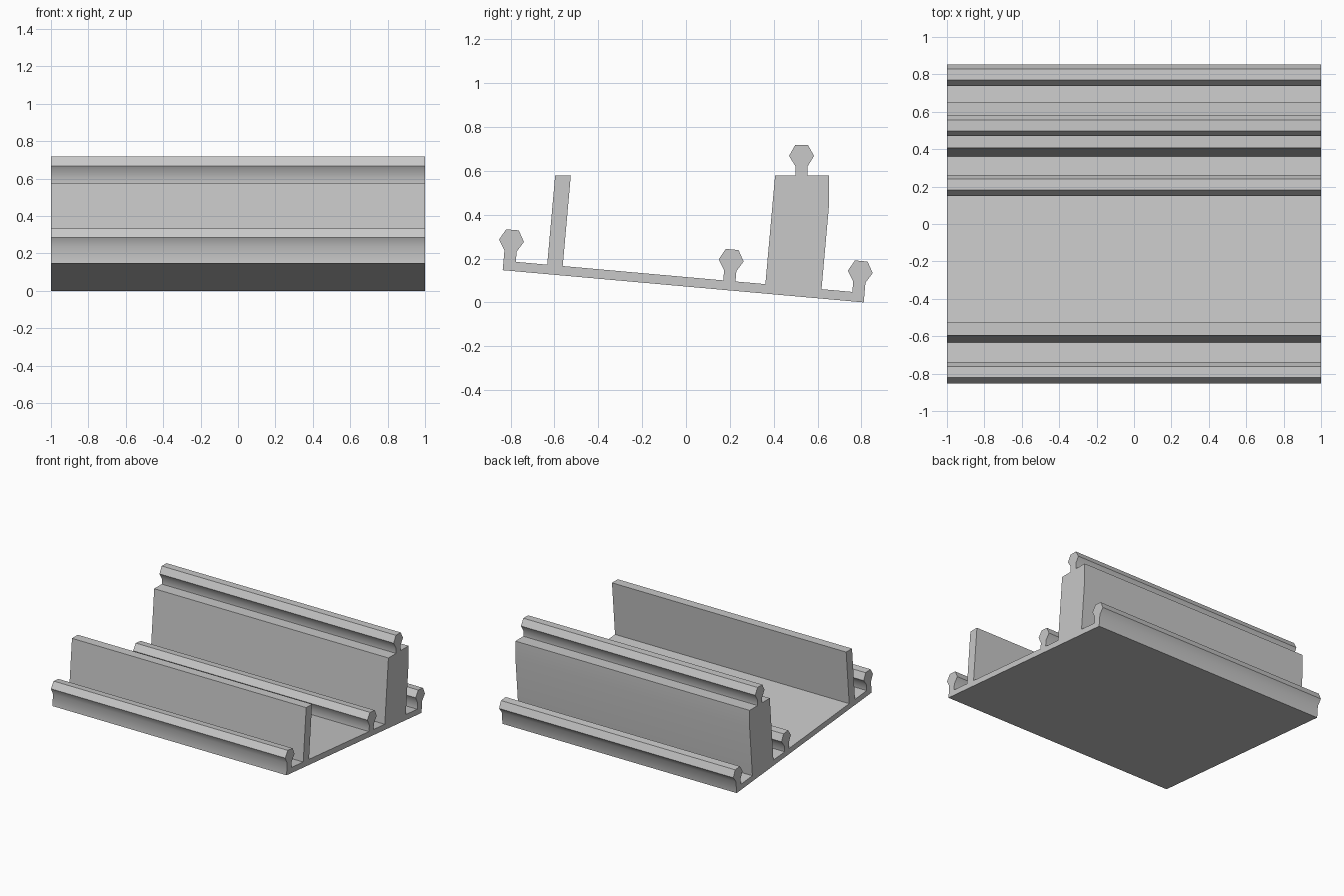
import bpy
import bmesh
from math import asin, cos, sin, radians

cube = bpy.data.objects.get("Cube")
if cube:
    bpy.data.objects.remove(cube, do_unlink=True)

# Main sizes
LENGTH = 2.0
BASE_WIDTH = 1.653
BASE_THICK = 0.043
FRONT_Y, FRONT_Z = -0.836, 0.147
TILT = asin(FRONT_Z / BASE_WIDTH)
TOP_Z = 0.578
STEM = 0.028

# Half of a bead rail: side offset and height above its foot
BEAD = [(STEM, 0.09), (0.057, 0.137), (0.029, 0.187)]


def tilted(s, t):
    """Point s along the sloping base and t above its underside."""
    return (FRONT_Y + s * cos(TILT) + t * sin(TILT),
            FRONT_Z - s * sin(TILT) + t * cos(TILT))


def at_height(s, z):
    """Point at height z on the tilted line that rises from s."""
    return tilted(s, (z - FRONT_Z + s * sin(TILT)) / cos(TILT))


def bead_rail(s, foot_front=BASE_THICK, foot_back=BASE_THICK):
    """Stem and six-sided bead, listed from front foot to back foot."""
    front = [(s - a, t) for a, t in BEAD]
    back = [(s + a, t) for a, t in reversed(BEAD)]
    return [(s - STEM, foot_front)] + front + back + [(s + STEM, foot_back)]


def base_rail(s, **feet):
    return [tilted(a, t) for a, t in bead_rail(s, **feet)]


outline = []

# Front edge rail
outline += base_rail(STEM, foot_front=0)

# Upright fence with a level top
outline += [tilted(0.2, BASE_THICK), at_height(0.2, TOP_Z),
            at_height(0.271, TOP_Z), tilted(0.271, BASE_THICK)]

# Middle rail
outline += base_rail(1.034)

# Tall block carrying an upright rail
outline += [tilted(1.199, BASE_THICK), at_height(1.199, TOP_Z)]
rail_y, rail_z = 0.527, 0.531
foot = TOP_Z - rail_z
outline += [(y, rail_z + t) for y, t in bead_rail(rail_y, foot, foot)]
shoulder = at_height(1.456, 0.447)
outline += [(shoulder[0], TOP_Z), shoulder, tilted(1.456, BASE_THICK)]

# Back edge rail
outline += base_rail(BASE_WIDTH - STEM, foot_back=0)

# Extrude the outline along x
bm = bmesh.new()
cap = bm.faces.new([bm.verts.new((-LENGTH / 2, y, z)) for y, z in outline])
result = bmesh.ops.extrude_face_region(bm, geom=[cap], use_keep_orig=True)
moved = [v for v in result["geom"] if isinstance(v, bmesh.types.BMVert)]
bmesh.ops.translate(bm, verts=moved, vec=(LENGTH, 0, 0))
bmesh.ops.recalc_face_normals(bm, faces=bm.faces)
mesh = bpy.data.meshes.new("railed_base")
bm.to_mesh(mesh)
bm.free()
body = bpy.data.objects.new("railed_base", mesh)
bpy.context.collection.objects.link(body)

# Plain grey
grey = bpy.data.materials.new("light_grey")
grey.use_nodes = True
colour = (0.58, 0.58, 0.58, 1)
grey.diffuse_color = colour
grey.node_tree.nodes["Principled BSDF"].inputs["Base Color"].default_value = colour
mesh.materials.append(grey)

# Soft necks under the beads, crisp edges elsewhere
bpy.ops.object.select_all(action="DESELECT")
body.select_set(True)
bpy.context.view_layer.objects.active = body
bpy.ops.object.shade_smooth_by_angle(angle=radians(40))
